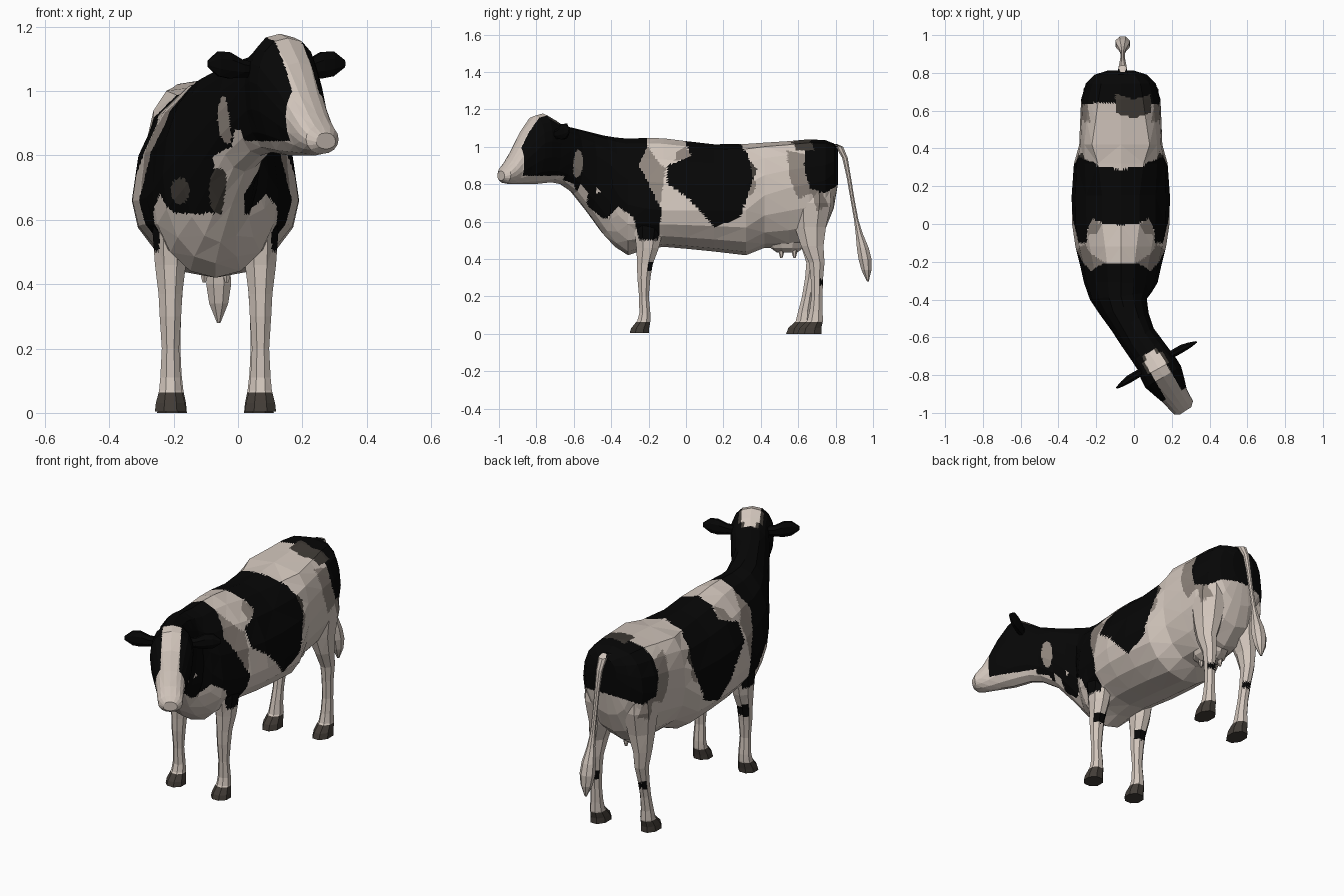
import bpy, bmesh, math
from mathutils import Vector

CX = -0.07                                   # body centre line
X, Y, Z = Vector((1, 0, 0)), Vector((0, 1, 0)), Vector((0, 0, 1))
HEAD = Vector((0.13, -0.765, 0))             # poll position
FWD = Vector((0.5, -0.866, 0))               # turned head direction
SIDE = Vector((0.866, 0.5, 0))

WHITE, BLACK, GREY, DARK, HOOF = range(5)
MATS = []
for name, c in [("cream_hide", (0.64, 0.56, 0.50)), ("black_hide", (0.002, 0.002, 0.002)),
                ("grey_hide", (0.27, 0.23, 0.20)), ("dark_grey_hide", (0.05, 0.043, 0.036)),
                ("hoof_brown", (0.055, 0.046, 0.038))]:
    m = bpy.data.materials.new(name)
    m.diffuse_color = (*c, 1)
    MATS.append(m)

# Hide patches in side view (y, z), first match wins
PATCHES = [
    (BLACK, [(-.75, 1.2), (-.22, 1.2), (-.21, 1.0), (-.25, .9), (-.13, .66), (-.15, .5),
             (-.25, .5), (-.28, .62), (-.36, .68), (-.42, .62), (-.54, .62), (-.60, .8),
             (-.75, .86)]),
    (GREY, [(-.22, 1.03), (-.17, .95), (-.11, .88), (-.14, .68), (-.25, .9)]),
    (BLACK, [(-.04, 1.1), (.22, 1.1), (.33, .96), (.36, .83), (.29, .62), (.15, .57),
             (.02, .72), (-.1, .8), (-.1, .9), (.03, .95)]),
    (DARK, [(.33, .94), (.38, .88), (.36, .82), (.33, .82)]),
    (GREY, [(.33, .86), (.38, .80), (.35, .74), (.3, .74)]),
    (GREY, [(-.06, .92), (.03, .95), (.0, 1.0), (-.05, .97)]),
    (BLACK, [(.65, 1.1), (.9, 1.1), (.9, .85), (.74, .75), (.66, .78), (.63, .9)]),
    (GREY, [(.54, .98), (.64, .96), (.68, .76), (.6, .72), (.55, .85)]),
    (GREY, [(.66, .80), (.72, .78), (.76, .68), (.70, .66)]),
]


def inside(y, z, poly):
    hit = False
    for (y1, z1), (y2, z2) in zip(poly, poly[1:] + poly[:1]):
        if (z1 > z) != (z2 > z) and y < (y2 - y1) * (z - z1) / (z2 - z1) + y1:
            hit = not hit
    return hit


def oval(a, b, a0, b0, ra, rb):
    return ((a - a0) / ra) ** 2 + ((b - b0) / rb) ** 2 < 1


def hide(p, n):
    if p.z < 0.065:
        return HOOF
    s, u = (p - HEAD).dot(FWD), abs((p - HEAD).dot(SIDE))
    if s > -0.1 and p.y < -0.55:             # face: blaze, cheeks and muzzle
        blaze = 0.048 if s > -0.07 else 0.03
        if s < 0 and p.z > 1.1 and blaze < u < blaze + .015:
            return DARK
        return BLACK if u > blaze and s < 0.16 and p.z > 0.845 else WHITE
    if p.z < 0.42:                           # dark marks behind the leg joints
        mid, half = (.36, .04) if p.y < 0 else (.275, .028)
        if n.y > 0.5 and abs(p.z - mid) < half * (1 if n.x < 0 else .6):
            return BLACK
        return WHITE
    if p.y < -0.5 and u > 0.05 and oval(s, p.z, -.17, .91, .03, .075):
        return GREY                          # spot behind the cheek
    if p.y < -0.36 and n.y < 0 and p.z < 0.88:   # pale throat strip and chest spots
        if (n.z < -.12 and p.y < -.42 and
                -.05 + (p.z - .62) * .15 < p.x < .02 + max(p.z - .68, 0) * .6):
            return WHITE
        if oval(p.x, p.z, -.06, .69, .03, .07):
            return DARK
    if p.y < -0.28 and n.y < 0 and oval(p.x, p.z, -.18, .69, .03, .04):
        return DARK
    if .56 < p.y - .3 * abs(p.x) < .66 and p.z > .98 and p.x > -.1:
        return DARK                          # top of the rump
    for mat, poly in PATCHES:
        if inside(p.y, p.z, poly):
            return mat
    return WHITE


def loft(name, rings, rule, cuts=0):
    """Skin closed rings of points, facet them, and colour by rule."""
    bm = bmesh.new()
    vs = [[bm.verts.new(p) for p in r] for r in rings]
    n = len(vs[0])
    for a, b in zip(vs, vs[1:]):
        for i in range(n):
            bm.faces.new((a[i], a[(i + 1) % n], b[(i + 1) % n], b[i]))
    bm.faces.new(vs[0])
    bm.faces.new(vs[-1])
    bmesh.ops.recalc_face_normals(bm, faces=bm.faces[:])
    bmesh.ops.triangulate(bm, faces=bm.faces[:])
    if cuts:                                 # flat subdivision, only for crisp patch edges
        bmesh.ops.subdivide_edges(bm, edges=bm.edges[:], cuts=cuts, use_grid_fill=True)
    bm.normal_update()
    for f in bm.faces:
        f.material_index = rule(f.calc_center_median(), f.normal)
    me = bpy.data.meshes.new(name)
    bm.to_mesh(me)
    bm.free()
    for m in MATS:
        me.materials.append(m)
    ob = bpy.data.objects.new(name, me)
    bpy.context.collection.objects.link(ob)
    return ob


def tube(name, path, a, b, rule, sides=8, cuts=0):
    """Path of (centre, radius along a, radius along b)."""
    rings = []
    for c, ra, rb in path:
        rings.append([Vector(c) + a * ra * math.cos(t) + b * rb * math.sin(t)
                      for t in (2 * math.pi * (i + .5) / sides for i in range(sides))])
    return loft(name, rings, rule, cuts)


# Body, neck and head in one skin
# trunk: y, half width, top, widest height, bottom, upper squareness
trunk = [(.812, .07, .99, .90, .80, .8), (.79, .14, 1.018, .86, .67, .7),
         (.745, .185, 1.035, .82, .56, .6), (.66, .21, 1.04, .80, .48, .6),
         (.55, .215, 1.03, .78, .46, .5), (.42, .22, 1.022, .74, .46, .38),
         (.32, .248, 1.015, .66, .42, .75), (.15, .26, 1.013, .66, .44, 1),
         (0, .258, 1.03, .66, .455, 1), (-.12, .24, 1.045, .66, .465, 1.1),
         (-.22, .215, 1.047, .67, .45, 1.15), (-.31, .195, 1.043, .69, .42, 1.1),
         (-.38, .165, 1.05, .74, .465, 1)]
# neck and head: x, y, half width, top, widest height, bottom
front = [(-.055, -.44, .13, 1.06, .80, .53), (-.02, -.52, .108, 1.08, .87, .645),
         (.02, -.60, .097, 1.10, .93, .75), (.07, -.67, .098, 1.115, .98, .80),
         (.105, -.72, .10, 1.15, 1.02, .81), (.13, -.765, .108, 1.178, 1.03, .805),
         (.155, -.81, .110, 1.165, 1.02, .80), (.19, -.865, .09, 1.09, .96, .80),
         (.218, -.91, .072, 1.0, .91, .80), (.242, -.945, .066, .935, .87, .80),
         (.262, -.972, .062, .895, .85, .805), (.273, -.989, .036, .87, .842, .82)]
spine = [(CX, *r) for r in trunk] + [(*r, .8) for r in front]
rings = []
N = 16
for k, (x, y, w, top, mid, bot, p) in enumerate(spine):
    a, b = spine[max(k - 1, 0)], spine[min(k + 1, len(spine) - 1)]
    d = Vector((b[0] - a[0], b[1] - a[1], 0)).normalized()
    side = Vector((-d.y, d.x, 0))
    ring = []
    for i in range(N):
        t = 2 * math.pi * i / N
        s, c = math.sin(t), math.cos(t)
        off = math.copysign(abs(s) ** (p if c > 0 else .95), s) * w if abs(s) > 1e-6 else 0
        z = mid + c * ((top - mid) if c > 0 else (mid - bot))
        ring.append(Vector((x, y, z)) + side * off)
    rings.append(ring)
loft("body_and_head", rings, hide, 8)

# Legs: y, z, half width, half depth
fore = [(-.20, .68, .05, .08), (-.20, .56, .06, .085), (-.205, .46, .052, .065),
        (-.22, .37, .040, .045), (-.225, .30, .036, .038), (-.225, .20, .029, .028),
        (-.22, .11, .034, .032), (-.225, .07, .038, .038), (-.245, .03, .049, .052),
        (-.25, .005, .052, .055)]
hind = [(.67, .86, .06, .10), (.67, .70, .085, .115), (.665, .57, .068, .09),
        (.675, .47, .046, .065), (.692, .38, .036, .045), (.685, .30, .03, .036),
        (.675, .20, .028, .032), (.665, .12, .032, .038), (.66, .07, .038, .046),
        (.635, .03, .047, .063), (.63, 0, .05, .07)]
for label, s in (("left", -1), ("right", 1)):
    tube(label + "_front_leg", [((CX + .14 * s, y, z), a, b) for y, z, a, b in fore],
         X, Y, hide, 8, 5)
    # right hind foot stands a little behind the left
    tube(label + "_hind_leg",
         [((CX + (.12 if z > .5 else .135) * s, y + s * min(.03, max(0, (.45 - z) * .1)), z), a, b)
          for y, z, a, b in hind], X, Y, hide, 8, 5)
    # Ears: distance out, height, half thickness, half height
    ear = [(.07, 1.065, .02, .025), (.12, 1.07, .022, .03), (.165, 1.08, .022, .044),
           (.205, 1.085, .016, .042), (.245, 1.085, .005, .012)]
    tube(label + "_ear",
         [(HEAD - FWD * (.03 - .1 * max(o - .16, 0)) + SIDE * o * s + Z * h, a, b)
          for o, h, a, b in ear], FWD, Z, lambda p, n: BLACK, 8)

# Udder and teats
plain = lambda p, n: WHITE
tube("udder", [((CX, .54, z), a, b) for z, a, b in
               [(.56, .09, .11), (.50, .095, .11), (.46, .08, .09), (.435, .045, .055)]],
     X, Y, plain, 10)
for sx in (-1, 1):
    for y in (.51, .58):
        tube("teat", [((CX + .035 * sx, y, z), r, r) for z, r in
                      [(.46, .016), (.425, .012), (.405, .006)]], X, Y, plain, 6)

# Tail with tuft: y, z, radius
tail = [(.78, 1.015, .03), (.82, 1.0, .024), (.85, .94, .018), (.87, .84, .014),
        (.89, .72, .013), (.91, .61, .014), (.925, .54, .022), (.945, .46, .038),
        (.957, .40, .042), (.965, .34, .032), (.972, .28, .006)]
tube("tail", [((CX + .01, y, z), r, r * .9) for y, z, r in tail], X, Y,
     lambda p, n: BLACK if p.y < .81 else WHITE, 8)
